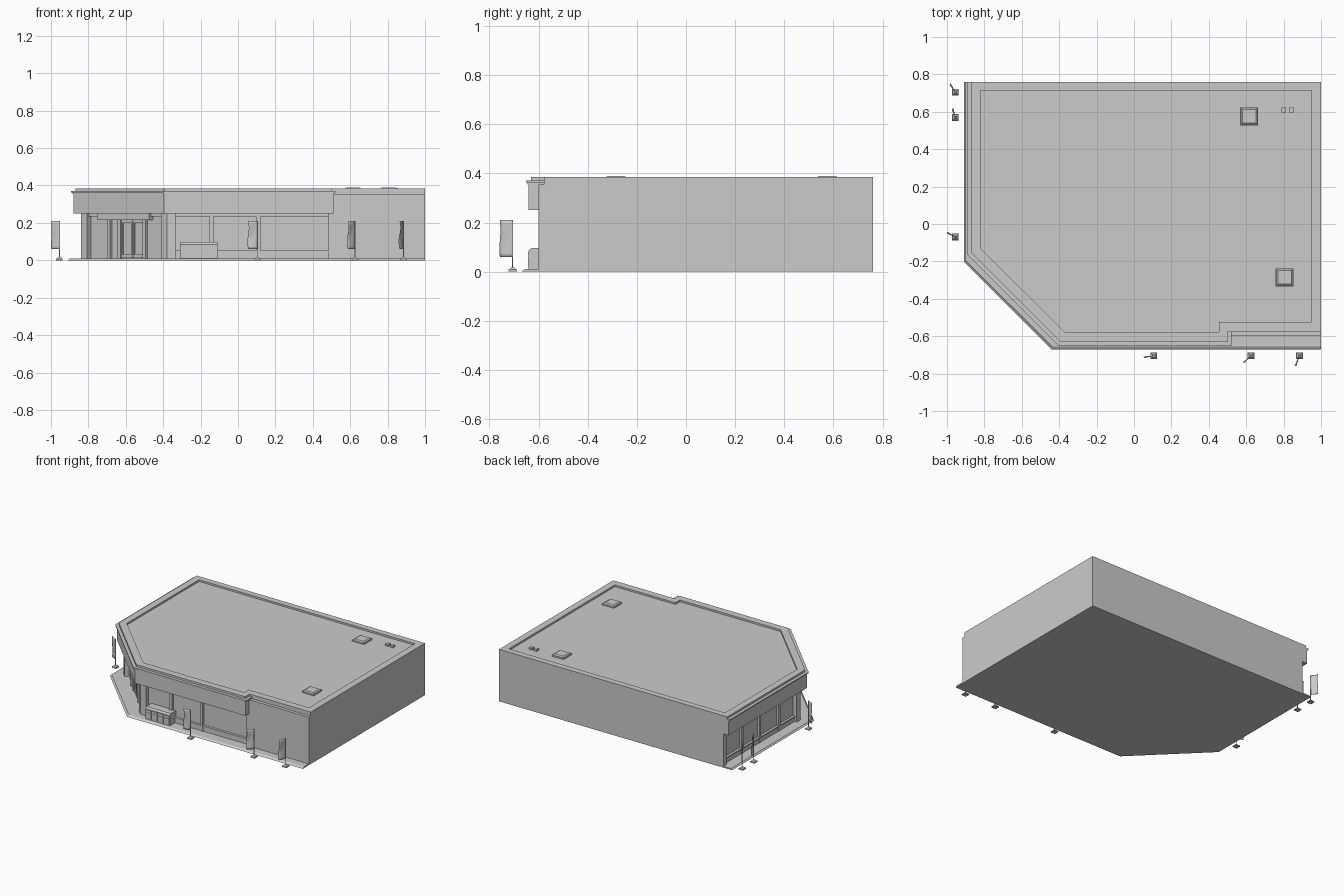
import bpy, bmesh, math
from mathutils import Vector

if "Cube" in bpy.data.objects:
    bpy.data.objects.remove(bpy.data.objects["Cube"])

BACK, RIGHT = 0.76, 1.0


def make(name, verts, faces):
    me = bpy.data.meshes.new(name)
    me.from_pydata(verts, [], faces)
    bm = bmesh.new()
    bm.from_mesh(me)
    if len(faces) > 2:
        bmesh.ops.recalc_face_normals(bm, faces=bm.faces)
    bm.to_mesh(me)
    bm.free()
    ob = bpy.data.objects.new(name, me)
    bpy.context.collection.objects.link(ob)
    return ob


def prism(name, poly, z0, z1, top=None):
    top = top or poly
    n = len(poly)
    v = [(x, y, z0) for x, y in poly] + [(x, y, z1) for x, y in top]
    f = [tuple(range(n))[::-1], tuple(range(n, 2 * n))]
    f += [(i, (i + 1) % n, n + (i + 1) % n, n + i) for i in range(n)]
    return make(name, v, f)


def box(name, x0, x1, y0, y1, z0, z1):
    return prism(name, [(x0, y0), (x1, y0), (x1, y1), (x0, y1)], z0, z1)


def footprint(d, right=RIGHT, back=BACK):
    """Plan with a cut corner, grown outward by d on the shop sides."""
    l, f, c = -0.84 - d, -0.60 - d, -0.98 - d * math.sqrt(2)
    return [(l, back), (l, c - l), (c - f, f), (right, f), (right, back)]


def along(name, p, q, a, b, z0, z1, d0, d1):
    """Box on the run p-q, from a to b (fractions), from depth d0 to d1 inward."""
    p, q = Vector(p), Vector(q)
    t = (q - p).normalized()
    n = Vector((-t.y, t.x))
    s, e = p.lerp(q, a), p.lerp(q, b)
    pts = [s + n * d0, e + n * d0, e + n * d1, s + n * d1]
    return prism(name, [tuple(v) for v in pts], z0, z1)


# pavement slab with sloped kerb
slab = [(-0.91, BACK), (-0.91, -0.2), (-0.44, -0.67), (RIGHT, -0.67), (RIGHT, BACK)]
slab_top = [(-0.90, BACK), (-0.90, -0.196), (-0.436, -0.655), (RIGHT, -0.655), (RIGHT, BACK)]
prism("pavement", slab, 0, 0.01, slab_top)

# main body: glazed core, solid side block, canopy and cornice
prism("glazed_core", footprint(-0.03, 0.51), 0.005, 0.26)
box("side_block", 0.5, RIGHT, -0.6, BACK, 0.005, 0.355)
prism("canopy_fascia", footprint(0.04, 0.51), 0.25, 0.355)
prism("cornice_lower", footprint(0.045, 0.515), 0.355, 0.362)
prism("cornice_upper", footprint(0.052, 0.522), 0.362, 0.37)

# parapet ring with the roof sunk inside it
c = footprint(0.03)
outer = c[:3] + [(0.5, -0.63), (0.5, -0.577), (RIGHT, -0.577), (RIGHT, BACK)]
inner = [(-0.82, 0.715), (-0.82, -0.13), (-0.37, -0.578), (0.455, -0.578),
         (0.455, -0.525), (0.95, -0.525), (0.95, 0.715)]
n = len(outer)
rings = [(outer, 0.35), (outer, 0.385), (inner, 0.385), (inner, 0.372)]
verts = [(x, y, z) for ring, z in rings for x, y in ring]
faces = [(k * n + i, k * n + (i + 1) % n, (k + 1) * n + (i + 1) % n, (k + 1) * n + i)
         for k in range(3) for i in range(n)]
faces += [tuple(range(n))[::-1], tuple(range(3 * n, 4 * n))]
make("parapet_and_roof", verts, faces)

# roof hatches and vents
for x, y in [(0.615, 0.575), (0.805, -0.285)]:
    h, g = 0.048, 0.036
    sq = lambda r: [(x - r, y - r), (x + r, y - r), (x + r, y + r), (x - r, y + r)]
    prism("hatch_curb", sq(h), 0.37, 0.382)
    prism("hatch_lid", sq(h - 0.004), 0.382, 0.389, sq(g))
for x in (0.80, 0.84):
    box("roof_vent", x - 0.012, x + 0.012, 0.597, 0.623, 0.37, 0.386)

# shopfront frames on left, cut corner and front
P = footprint(0, 0.5)
runs = {"left": (P[0], P[1], [0.0, 0.27, 0.5, 0.75, 1.0]),
        "corner": (P[1], P[2], [0.0, 0.3, 0.42, 0.71, 1.0]),
        "front": (P[2], P[3], [0.0, 0.27, 0.555, 1.0])}
for side, (p, q, posts) in runs.items():
    length = (Vector(q) - Vector(p)).length
    for i, t in enumerate(posts):
        end = i in (0, len(posts) - 1)
        w = (0.02 if end else 0.011) / length
        a, b = max(0, t - w), min(1, t + w)
        if side != "corner" and 0 < t < 1 or not end:
            along(side + "_mullion", p, q, a, b, 0.01, 0.25, 0.014, 0.035)
    along(side + "_head_rail", p, q, 0.01, 0.99, 0.235, 0.25, 0.016, 0.035)
    if side != "corner":
        along(side + "_bulkhead", p, q, 0.01, 0.99, 0.01, 0.045, 0.018, 0.035)
        along(side + "_sill", p, q, 0.01, 0.99, 0.045, 0.052, 0.012, 0.035)

# piers where the shopfront runs meet
along("pier_back", P[0], P[1], 0, 0.035, 0.01, 0.25, 0, 0.04)
for i in (1, 2):
    m = Vector(P[i])
    a = (m - Vector(P[i - 1])).normalized()
    b = (Vector(P[i + 1]) - m).normalized()
    na, nb = Vector((-a.y, a.x)), Vector((-b.y, b.x))
    pts = [m, m + b * 0.045, m + b * 0.045 + nb * 0.04,
           m + (na + nb) * 0.03, m - a * 0.045 + na * 0.04, m - a * 0.045]
    prism("corner_pier", [tuple(v) for v in pts], 0.01, 0.25)
box("end_jamb", 0.485, 0.5, -0.595, -0.56, 0.01, 0.25)

# entrance: header panel and double door leaves with frames
along("entrance_header", P[1], P[2], 0.19, 0.79, 0.215, 0.25, 0, 0.035)
for a, b in [(0.44, 0.565), (0.57, 0.695)]:
    along("door_bottom_rail", P[1], P[2], a, b, 0.012, 0.03, 0.022, 0.034)
    along("door_top_rail", P[1], P[2], a, b, 0.2, 0.215, 0.022, 0.034)
    for s in (a, b - 0.012):
        along("door_stile", P[1], P[2], s, s + 0.012, 0.012, 0.215, 0.022, 0.034)

# merchandise chest in front of the windows
prof = [(-0.57, 0.01), (-0.64, 0.01), (-0.64, 0.085), (-0.63, 0.097), (-0.57, 0.097)]
verts = [(x, y, z) for x in (-0.31, -0.11) for y, z in prof]
faces = [tuple(range(5)), tuple(range(5, 10))[::-1]]
faces += [(i, i + 5, (i + 1) % 5 + 5, (i + 1) % 5) for i in range(5)]
make("chest_body", verts, faces)
for i in range(4):
    x = -0.305 + i * 0.049
    box("chest_panel", x, x + 0.043, -0.643, -0.635, 0.066, 0.08)
    box("chest_door", x, x + 0.043, -0.642, -0.635, 0.016, 0.06)

# wavy pavement banners: base pad, pole and cloth
banners = [(-0.955, 0.705, -0.030, 0.045), (-0.955, 0.57, -0.016, 0.048),
           (-0.955, -0.07, -0.045, 0.025), (0.105, -0.705, -0.054, -0.008),
           (0.625, -0.705, -0.040, -0.037), (0.885, -0.705, -0.022, -0.055)]
for x, y, dx, dy in banners:
    sq = lambda r: [(x - r, y - r), (x + r, y - r), (x + r, y + r), (x - r, y + r)]
    prism("banner_base", sq(0.018), 0.0, 0.008)
    prism("banner_base_cap", sq(0.016), 0.008, 0.018, sq(0.006))
    prism("banner_pole", sq(0.002), 0.015, 0.21)
    perp = Vector((-dy, dx)).normalized()
    rows, cols, v, f = 10, 4, [], []
    for r in range(rows + 1):
        for k in range(cols + 1):
            u, w = k / cols, r / rows
            o = perp * 0.004 * math.sin(w * 6.28 + u * 3) * u
            s = u * (0.94 + 0.06 * math.sin(w * 6.28))
            v.append((x + dx * s + o.x, y + dy * s + o.y, 0.06 + 0.15 * w))
    for r in range(rows):
        for k in range(cols):
            i = r * (cols + 1) + k
            f.append((i, i + 1, i + cols + 2, i + cols + 1))
    cloth = make("banner_cloth", v, f)
    mod = cloth.modifiers.new("thickness", "SOLIDIFY")
    mod.thickness, mod.offset = 0.002, 0
    for poly in cloth.data.polygons:
        poly.use_smooth = True
